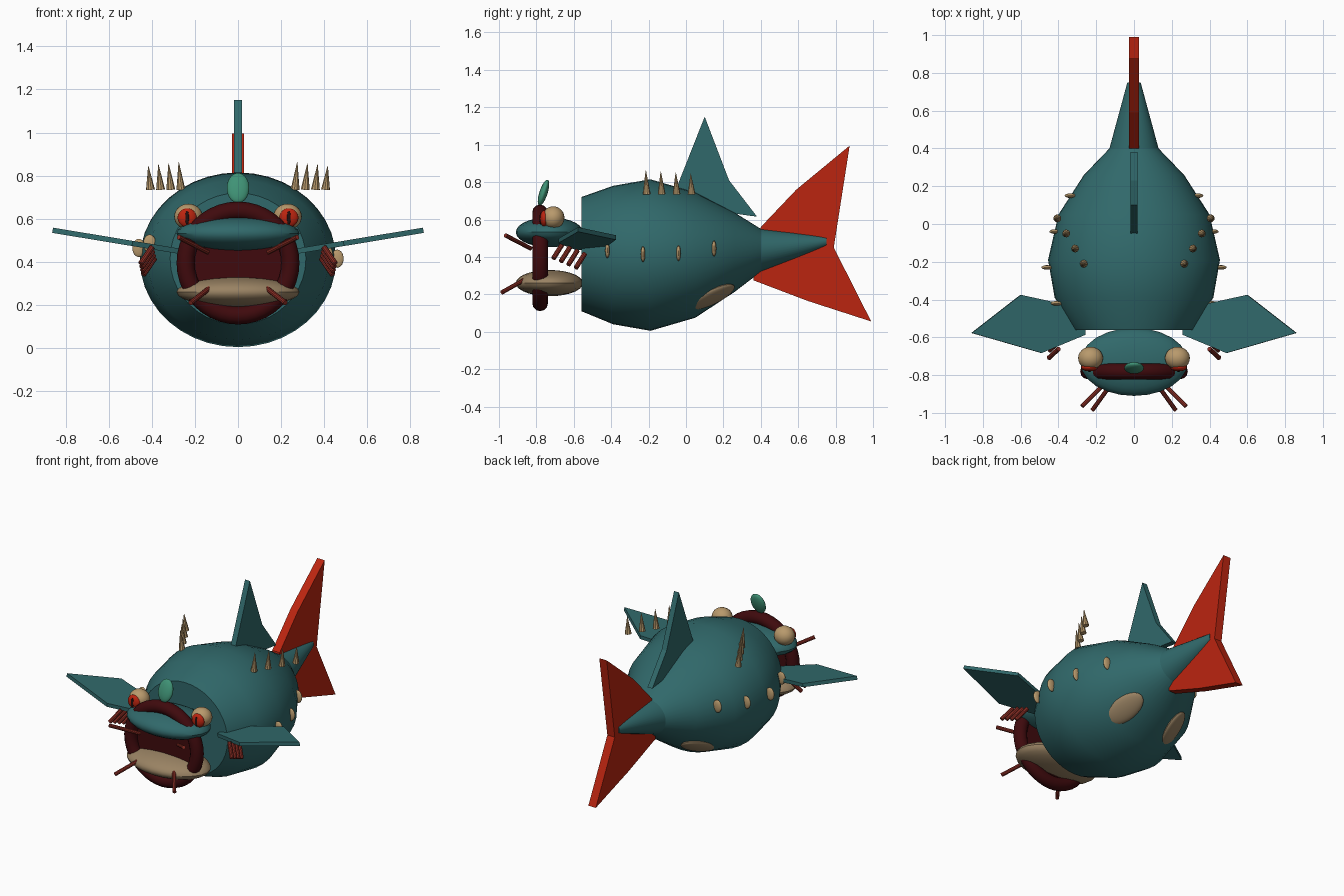
import bpy, bmesh, math
from mathutils import Vector, Matrix

if "Cube" in bpy.data.objects:
    bpy.data.objects.remove(bpy.data.objects["Cube"], do_unlink=True)


def material(name, r, g, b):
    m = bpy.data.materials.new(name)
    m.use_nodes = True
    m.diffuse_color = (r, g, b, 1)
    m.node_tree.nodes["Principled BSDF"].inputs["Base Color"].default_value = (r, g, b, 1)
    return m


TEAL = material("teal skin", 0.03, 0.14, 0.145)
RED = material("bright red", 0.5, 0.018, 0.005)
MOUTH = material("dark red mouth", 0.05, 0.003, 0.004)
BONE = material("bone tan", 0.48, 0.32, 0.15)
BELLY = material("dull tan", 0.32, 0.225, 0.125)
WHISKER = material("brick red", 0.26, 0.027, 0.018)
GREEN = material("sea green", 0.05, 0.29, 0.18)
BLACK = material("pupil black", 0.015, 0.005, 0.005)


def finish(name, bm, mat, smooth=True):
    bmesh.ops.recalc_face_normals(bm, faces=bm.faces)
    me = bpy.data.meshes.new(name)
    bm.to_mesh(me)
    bm.free()
    me.materials.append(mat)
    ob = bpy.data.objects.new(name, me)
    bpy.context.collection.objects.link(ob)
    if smooth:
        bpy.ops.object.select_all(action='DESELECT')
        ob.select_set(True)
        bpy.context.view_layer.objects.active = ob
        bpy.ops.object.shade_smooth_by_angle(angle=math.radians(35))
    return ob


def ellipsoid(name, center, radii, mat, rot=None):
    bm = bmesh.new()
    bmesh.ops.create_uvsphere(bm, u_segments=24, v_segments=14, radius=1)
    m = Matrix.Translation(center) @ (rot or Matrix()) @ Matrix.Diagonal((*radii, 1))
    bmesh.ops.transform(bm, matrix=m, verts=bm.verts)
    return finish(name, bm, mat)


def rod(name, a, b, r1, r2, mat, sides=10):
    a, b = Vector(a), Vector(b)
    bm = bmesh.new()
    bmesh.ops.create_cone(bm, cap_ends=True, segments=sides, radius1=r1, radius2=r2,
                          depth=(b - a).length)
    m = Matrix.Translation((a + b) / 2) @ (b - a).to_track_quat('Z', 'Y').to_matrix().to_4x4()
    bmesh.ops.transform(bm, matrix=m, verts=bm.verts)
    return finish(name, bm, mat)


def plate(name, points, thickness, mat):
    """Flat outline thickened evenly to both sides."""
    offset = Vector(thickness)
    bm = bmesh.new()
    face = bm.faces.new([bm.verts.new(Vector(p) - offset / 2) for p in points])
    ext = bmesh.ops.extrude_face_region(bm, geom=[face])
    verts = [g for g in ext["geom"] if isinstance(g, bmesh.types.BMVert)]
    bmesh.ops.translate(bm, vec=offset, verts=verts)
    if face.is_valid is False or len(bm.faces) < len(points) + 2:
        bm.faces.new([v for v in bm.verts if v not in verts])
    return finish(name, bm, mat, smooth=False)


def loft(name, rings, mat, sides=40):
    """Elliptical rings (y, centre z, radius x, radius z) joined along y."""
    bm = bmesh.new()
    loops = []
    for y, zc, rx, rz in rings:
        angles = [2 * math.pi * i / sides for i in range(sides)]
        loops.append([bm.verts.new((rx * math.cos(a), y, zc + rz * math.sin(a))) for a in angles])
    for p, q in zip(loops, loops[1:]):
        for i in range(sides):
            j = (i + 1) % sides
            bm.faces.new((p[i], p[j], q[j], q[i]))
    bm.faces.new(loops[0])
    bm.faces.new(loops[-1])
    return finish(name, bm, mat)


# Body and tail stalk
loft("body", [(-0.56, 0.415, 0.315, 0.305), (-0.39, 0.41, 0.42, 0.37),
              (-0.19, 0.41, 0.455, 0.405), (0.05, 0.41, 0.4, 0.335),
              (0.26, 0.425, 0.265, 0.212), (0.4, 0.435, 0.13, 0.115)], TEAL)
loft("tail_stalk", [(0.4, 0.435, 0.13, 0.115), (0.75, 0.482, 0.035, 0.03)], TEAL)

# Upright fins
dorsal = [(-0.07, 0.72), (0.1, 1.15), (0.23, 0.81), (0.38, 0.615), (0.2, 0.64)]
plate("dorsal_fin", [(0, y, z) for y, z in dorsal], (0.036, 0, 0), TEAL)
tail = [(0.4, 0.56), (0.59, 0.76), (0.875, 0.995), (0.79, 0.45),
        (0.99, 0.055), (0.65, 0.165), (0.36, 0.275)]
plate("tail_fin", [(0, y, z) for y, z in tail], (0.055, 0, 0), RED)

# Mouth ring with a dark throat
bm = bmesh.new()
N, M = 40, 12
grid = []
for i in range(N):
    a = 2 * math.pi * i / N
    ring = []
    for j in range(M):
        t = 2 * math.pi * j / M
        r = 0.243 + 0.042 * math.cos(t)
        ring.append(bm.verts.new((r * math.cos(a), -0.78 + 0.042 * math.sin(t),
                                  0.395 + r * math.sin(a))))
    grid.append(ring)
for i in range(N):
    for j in range(M):
        k, l = (i + 1) % N, (j + 1) % M
        bm.faces.new((grid[i][j], grid[k][j], grid[k][l], grid[i][l]))
finish("mouth_ring", bm, MOUTH)
rod("throat", (0, -0.77, 0.395), (0, -0.755, 0.395), 0.24, 0.24, MOUTH, 40)

# Jaws and forehead lure
ellipsoid("upper_jaw", (0, -0.73, 0.532), (0.285, 0.18, 0.08), TEAL)
ellipsoid("lower_jaw", (0, -0.73, 0.26), (0.285, 0.18, 0.07), BELLY)
ellipsoid("forehead_lure", (0, -0.762, 0.743), (0.052, 0.022, 0.073), GREEN,
          Matrix.Rotation(math.radians(-18), 4, 'X'))

for side, s in (("left", 1), ("right", -1)):
    # Eye
    ellipsoid(side + "_eye", (s * 0.23, -0.71, 0.61), (0.066, 0.06, 0.06), BONE)
    ellipsoid(side + "_iris", (s * 0.236, -0.758, 0.605), (0.044, 0.022, 0.044), RED)
    ellipsoid(side + "_pupil", (s * 0.236, -0.777, 0.605), (0.009, 0.006, 0.032), BLACK)

    # Side fin, rising outwards
    outline = [(0.26, -0.45), (0.6, -0.375), (0.86, -0.577), (0.49, -0.683), (0.26, -0.587)]
    plate(side + "_side_fin", [(s * x, y, 0.405 + 0.165 * x) for x, y in outline],
          (s * -0.004, 0, 0.024), TEAL)

    # Whiskers
    rod(side + "_upper_whisker", (s * 0.14, -0.83, 0.445), (s * 0.275, -0.965, 0.515),
        0.012, 0.012, WHISKER)
    rod(side + "_lower_whisker", (s * 0.13, -0.86, 0.28), (s * 0.22, -0.985, 0.21),
        0.012, 0.012, WHISKER)

    for i in range(4):
        # Gill rods
        c = Vector((s * (0.425 - 0.004 * i), -0.685 + 0.04 * i, 0.43 - 0.017 * i))
        d = Vector((s * 0.026, -0.024, -0.038))
        rod(f"{side}_gill_{i}", c - d, c + d, 0.013, 0.013, WHISKER)

        # Back spines
        x, y = 0.265 + 0.047 * i, -0.21 + 0.08 * i
        rod(f"{side}_spine_{i}", (s * x, y, 0.735), (s * (x + 0.01), y - 0.005, 0.863 - 0.006 * i),
            0.021, 0.001, BONE)

    # Flank bumps
    for i, (x, y, z) in enumerate([(0.41, -0.42, 0.435), (0.46, -0.23, 0.415),
                                   (0.418, -0.04, 0.42), (0.337, 0.15, 0.445)]):
        lift = 0 if s > 0 else 0.05
        ellipsoid(f"{side}_flank_bump_{i}", (s * x, y, z + lift), (0.03, 0.012, 0.042), BONE)

    # Belly patch, flattened along the skin
    n = Vector((s * 1.68, 1.7, -2.78)).normalized()
    t = (Vector((0, 1, 0)) - n * n.y).normalized()
    rot = Matrix((t, n.cross(t), n)).transposed().to_4x4()
    ellipsoid(side + "_belly_patch", (s * 0.19, 0.14, 0.187), (0.135, 0.075, 0.024), BELLY, rot)
